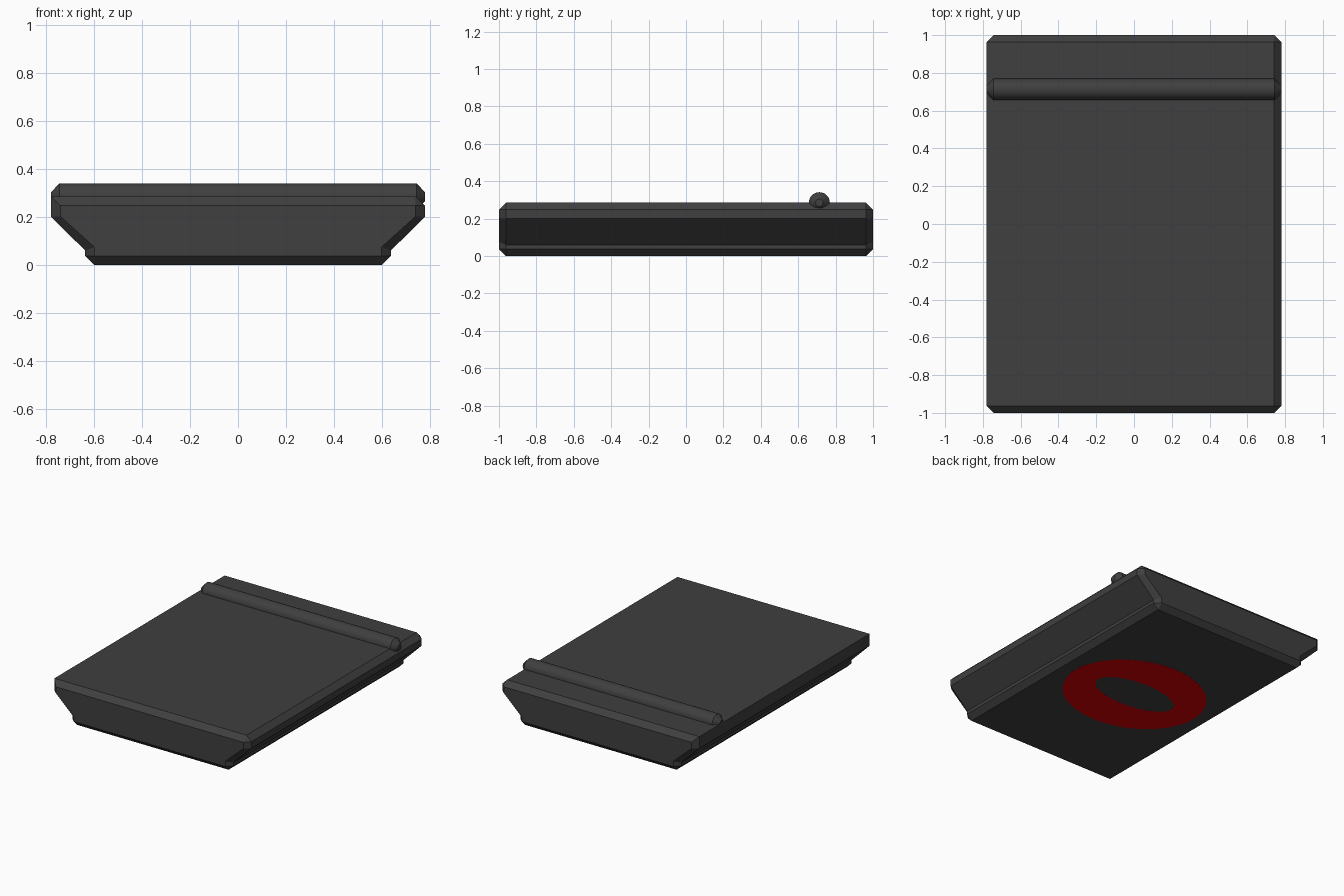
import bpy, bmesh, math

if "Cube" in bpy.data.objects:
    bpy.data.objects.remove(bpy.data.objects["Cube"])


def material(name, rgb):
    m = bpy.data.materials.new(name)
    m.diffuse_color = (*rgb, 1)
    m.use_nodes = True
    m.node_tree.nodes["Principled BSDF"].inputs["Base Color"].default_value = m.diffuse_color
    return m


charcoal = material("charcoal", (0.05, 0.05, 0.05))
red = material("red", (0.68, 0.0, 0.001))


def loft(name, rings, mat, closed=False):
    """Skin a list of equal-length point rings, capping or joining the ends."""
    bm = bmesh.new()
    loops = [[bm.verts.new(p) for p in ring] for ring in rings]
    pairs = list(zip(loops, loops[1:]))
    if closed:
        pairs.append((loops[-1], loops[0]))
    else:
        bm.faces.new(loops[0])
        bm.faces.new(loops[-1])
    n = len(loops[0])
    for a, b in pairs:
        for i in range(n):
            j = (i + 1) % n
            bm.faces.new((a[i], a[j], b[j], b[i]))
    bmesh.ops.remove_doubles(bm, verts=bm.verts, dist=0.0003)
    bmesh.ops.recalc_face_normals(bm, faces=bm.faces)
    me = bpy.data.meshes.new(name)
    bm.to_mesh(me)
    bm.free()
    ob = bpy.data.objects.new(name, me)
    bpy.context.collection.objects.link(ob)
    me.materials.append(mat)
    return ob


# Slab: flared cross-section with chamfered ends; the left top edge stays sharp
full = [(-.78, .285), (-.78, .2), (-.638, .06), (-.638, .037), (-.6, 0),
        (.6, 0), (.638, .037), (.638, .06), (.78, .2), (.78, .248), (.742, .285)]
inset = [(-.742, .248), (-.742, .203), (-.6, .075), (-.6, .037), (-.6, .037),
         (.6, .037), (.6, .037), (.6, .075), (.742, .203), (.742, .248), (.742, .248)]
stations = [(-1, inset), (-.963, full), (.963, full), (1, inset)]
loft("slab", [[(x, y, z) for x, z in prof] for y, prof in stations], charcoal)

# Round bar across the top with chamfered tips
N = 32
bar_rings = []
for x, r in [(-.78, .02), (-.745, .056), (.745, .056), (.78, .02)]:
    bar_rings.append([(x, .713 + r * math.cos(2 * math.pi * i / N),
                       .285 + r * math.sin(2 * math.pi * i / N)) for i in range(N)])
bar = loft("crossbar", bar_rings, charcoal)
bpy.context.view_layer.objects.active = bar
bar.select_set(True)
bpy.ops.object.shade_smooth_by_angle(angle=math.radians(30))

# Thin oval ring plate on the underside
ring = []
for i in range(64):
    c, s = math.cos(2 * math.pi * i / 64), math.sin(2 * math.pi * i / 64)
    ring.append([(rx * c, ry * s, z) for rx, ry, z in
                 [(.51, .425, -.0008), (.317, .145, -.0008),
                  (.317, .145, .0004), (.51, .425, .0004)]])
loft("underside_ring", ring, red, closed=True)
